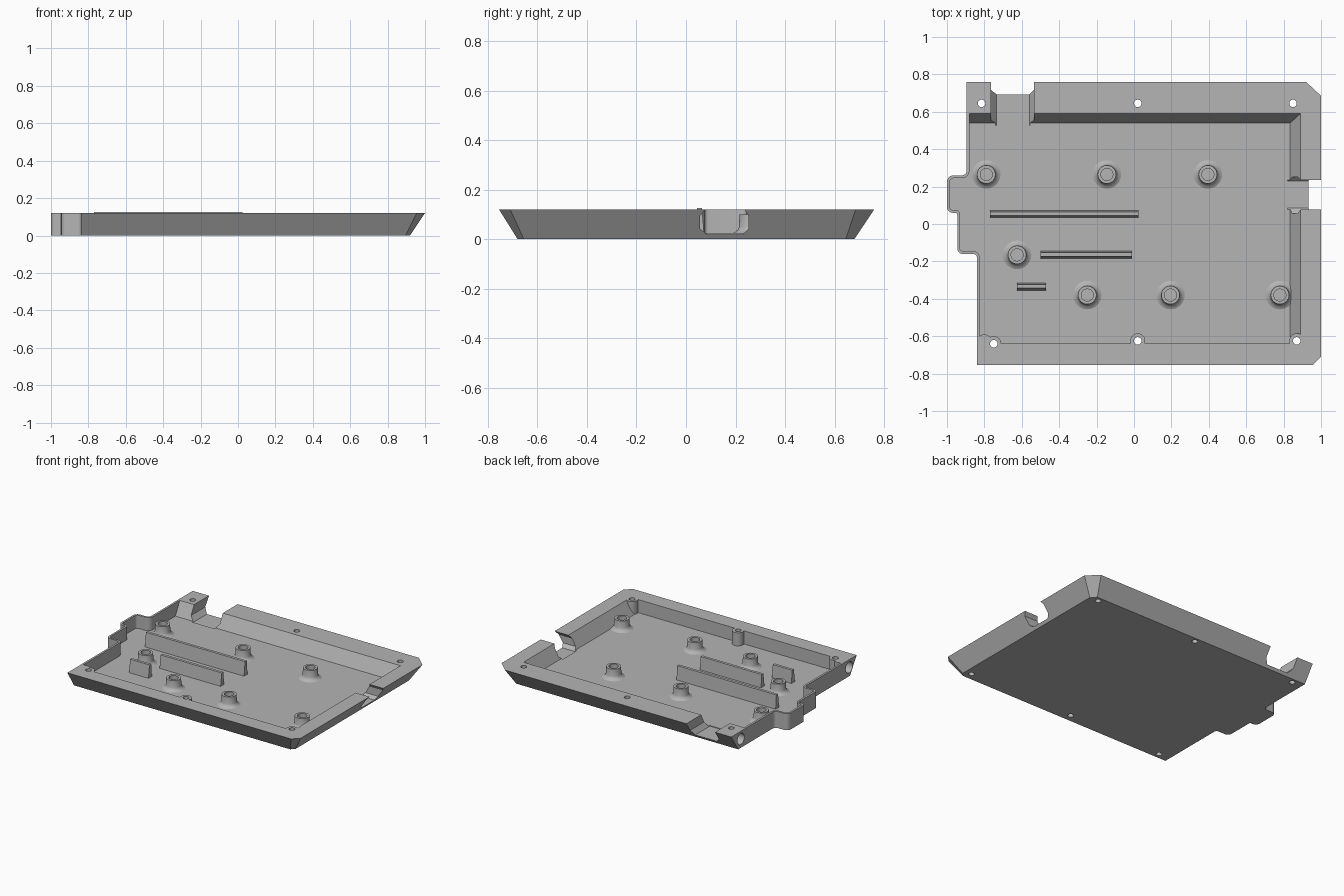
import bpy, bmesh
from math import cos, sin, pi, radians
from mathutils import Vector, Matrix

cube = bpy.data.objects.get("Cube")
if cube:
    bpy.data.objects.remove(cube, do_unlink=True)

grey = bpy.data.materials.new("mid_grey")
grey.use_nodes = True
COLOR = (0.46, 0.46, 0.46, 1)
grey.diffuse_color = COLOR
grey.node_tree.nodes["Principled BSDF"].inputs["Base Color"].default_value = COLOR

RIM, FLOOR = 0.12, 0.025


def make(name, bm):
    bmesh.ops.recalc_face_normals(bm, faces=bm.faces)
    mesh = bpy.data.meshes.new(name)
    bm.to_mesh(mesh)
    bm.free()
    mesh.materials.append(grey)
    obj = bpy.data.objects.new(name, mesh)
    bpy.context.collection.objects.link(obj)
    return obj


def loft(name, rings):
    """Closed solid through rings with equal point counts."""
    bm = bmesh.new()
    loops = [[bm.verts.new(p) for p in ring] for ring in rings]
    n = len(loops[0])
    for a, b in zip(loops, loops[1:]):
        for i in range(n):
            j = (i + 1) % n
            bm.faces.new((a[i], a[j], b[j], b[i]))
    bm.faces.new(loops[0])
    bm.faces.new(loops[-1])
    return make(name, bm)


def cylinder(name, center, radius, depth, axis="Z", sides=24):
    bm = bmesh.new()
    turn = Matrix.Rotation(pi / 2, 4, "Y") if axis == "X" else Matrix()
    bmesh.ops.create_cone(bm, cap_ends=True, segments=sides, radius1=radius,
                          radius2=radius, depth=depth,
                          matrix=Matrix.Translation(center) @ turn)
    return make(name, bm)


def rounded(points, z):
    """Outline at height z; points with a third value get a rounded corner."""
    ring, n = [], len(points)
    for i, p in enumerate(points):
        c = Vector(p[:2])
        if len(p) == 2:
            ring.append((c.x, c.y, z))
            continue
        a = c + (Vector(points[i - 1][:2]) - c).normalized() * p[2]
        b = c + (Vector(points[(i + 1) % n][:2]) - c).normalized() * p[2]
        for k in range(7):
            t = k / 6 * pi / 2
            q = a + b - c + (c - b) * cos(t) + (c - a) * sin(t)
            ring.append((q.x, q.y, z))
    return ring


def combine(target, tool, operation):
    mod = target.modifiers.new("cut", "BOOLEAN")
    mod.operation, mod.solver, mod.object = operation, "EXACT", tool
    bpy.context.view_layer.objects.active = target
    bpy.ops.object.modifier_apply(modifier=mod.name)
    bpy.data.objects.remove(tool, do_unlink=True)


def smooth(obj):
    bpy.ops.object.select_all(action="DESELECT")
    obj.select_set(True)
    bpy.context.view_layer.objects.active = obj
    bpy.ops.object.shade_smooth_by_angle(angle=radians(30))


# Stepped side wall, inset by the wall thickness t
def steps(t):
    return [(-0.895 + t, 0.26 - t, 0.025 + t), (-1 + t, 0.26 - t, 0.035 - t),
            (-1 + t, 0.06 + t, 0.03 - t), (-0.945 + t, 0.06 + t, 0.01 + t),
            (-0.945 + t, -0.16 + t, 0.03 - t), (-0.84 + t, -0.16 + t, 0.02 + t)]


# Outer shell with sloping front, back and right side
base = [(-0.84, -0.68), (0.895, -0.68), (0.92, -0.655), (0.92, 0.645),
        (0.885, 0.68), (-0.895, 0.68)] + steps(0)
top = [(-0.84, -0.755), (0.955, -0.755), (1, -0.71), (1, 0.685),
       (0.92, 0.76), (-0.895, 0.76)] + steps(0)
shell = loft("tray_shell", [rounded(base, 0), rounded(top, RIM)])

# Cavity, continued above the rim
t = 0.015


def cavity(x, y, z):
    return rounded([(-0.84 + t, -0.64), (x, -0.64), (x, y), (-0.895 + t, y)] + steps(t), z)


combine(shell, loft("cavity", [cavity(0.835, 0.54, FLOOR), cavity(0.89, 0.59, RIM),
                               cavity(0.89, 0.59, RIM + 0.05)]), "DIFFERENCE")

# Screw bosses along the front edge
front_holes = [(-0.75, -0.64), (0.02, -0.625), (0.87, -0.625)]
back_holes = [(-0.815, 0.645), (0.02, 0.645), (0.85, 0.645)]
for x, y in front_holes + [(-0.8, -0.63)]:
    combine(shell, cylinder("boss", (x, y, RIM / 2 + 0.005), 0.04, RIM - 0.01), "UNION")

# Cable notch in the back edge
profile = [(-0.765, 0.2), (-0.765, 0.055), (-0.735, 0.02), (-0.56, 0.02),
           (-0.535, 0.055), (-0.535, 0.2)]
combine(shell, loft("back_notch", [[(x, y, z) for x, z in profile] for y in (0.527, 0.9)]),
        "DIFFERENCE")

# Eight-sided cable notch in the right edge
profile = [(0.085, 0.13), (0.057, 0.095), (0.057, 0.042), (0.085, 0.02), (0.23, 0.02),
           (0.252, 0.042), (0.252, 0.095), (0.23, 0.13)]
combine(shell, loft("side_notch", [[(x, y, z) for y, z in profile] for x in (0.822, 1.1)]),
        "DIFFERENCE")

# Round sockets in the side ends of the front and back edges
for x, y in ((-0.895, 0.65), (-0.84, -0.67)):
    combine(shell, cylinder("socket", (x, y, 0.064), 0.04, 0.1, "X"), "DIFFERENCE")

# Screw holes through the edges
for x, y in front_holes + back_holes:
    combine(shell, cylinder("hole", (x, y, 0.06), 0.02, 0.3), "DIFFERENCE")
smooth(shell)


# Hollow standoffs with a flared foot
def standoff(number, x, y):
    profile = [(0.08, FLOOR - 0.002), (0.066, 0.03), (0.056, 0.038), (0.051, 0.05),
               (0.049, 0.1), (0.032, 0.1), (0.032, 0.06), (0.001, 0.06)]
    n = 32
    rings = [[(x + r * cos(2 * pi * i / n), y + r * sin(2 * pi * i / n), z)
              for i in range(n)] for r, z in profile]
    smooth(loft(f"standoff_{number}", rings))


spots = [(-0.79, 0.265), (-0.145, 0.265), (0.395, 0.265), (-0.625, -0.165),
         (-0.25, -0.38), (0.195, -0.38), (0.78, -0.38)]
for number, (x, y) in enumerate(spots, 1):
    standoff(number, x, y)


# Tapered ribs on the floor
def rib(name, x0, x1, y, height):
    loft(name, [[(x, y + dy, z) for dy, z in ((-0.02, FLOOR - 0.005), (0.02, FLOOR - 0.005),
                                              (0.012, height), (-0.008, height))]
                for x in (x0, x1)])


rib("long_rib", -0.77, 0.025, 0.053, 0.126)
rib("middle_rib", -0.5, -0.01, -0.165, 0.118)
rib("short_rib", -0.625, -0.47, -0.335, 0.118)
